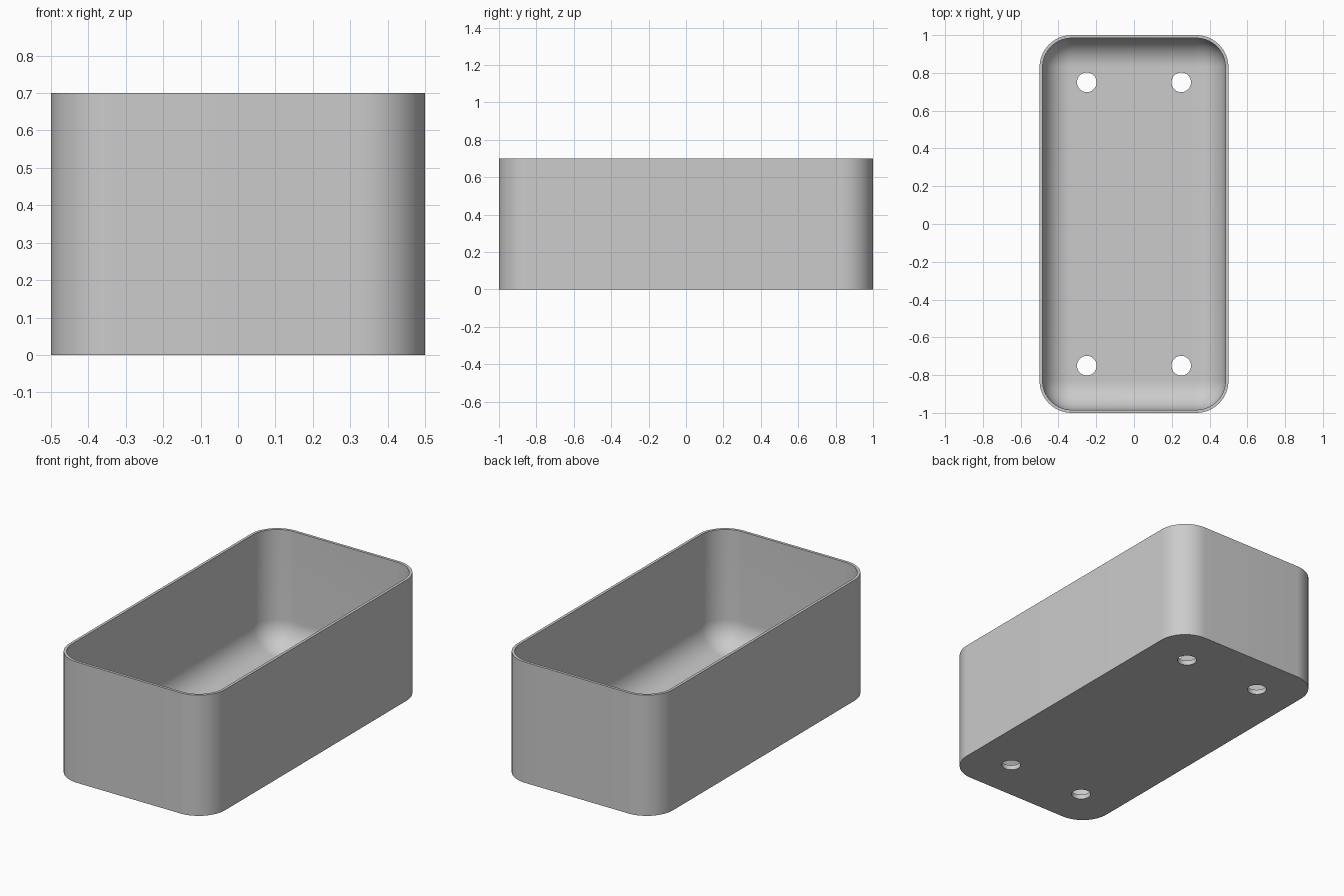
import bpy
import bmesh
from math import sin, cos, pi

HALF_X, HALF_Y, HEIGHT = 0.5, 1.0, 0.7
CORNER, WALL, FLOOR = 0.17, 0.016, 0.028
FILLET = 0.15
CORNER_STEPS, FILLET_STEPS = 16, 14
HOLE_X, HOLE_Y, HOLE_RADIUS = 0.25, 0.75, 0.052

cube = bpy.data.objects.get("Cube")
if cube:
    bpy.data.objects.remove(cube, do_unlink=True)

grey = bpy.data.materials.new("plain grey")
grey.use_nodes = True
colour = (0.6, 0.6, 0.6, 1)
grey.diffuse_color = colour
for node in grey.node_tree.nodes:
    if node.type == 'BSDF_PRINCIPLED':
        node.inputs["Base Color"].default_value = colour


def make_object(name, bm):
    bmesh.ops.recalc_face_normals(bm, faces=bm.faces)
    mesh = bpy.data.meshes.new(name)
    bm.to_mesh(mesh)
    bm.free()
    mesh.materials.append(grey)
    obj = bpy.data.objects.new(name, mesh)
    bpy.context.collection.objects.link(obj)
    return obj


def rounded_ring(bm, inset, z):
    """Rounded rectangle of vertices, inset evenly from the outer wall."""
    radius = CORNER - inset
    ring = []
    for quarter, (sx, sy) in enumerate([(1, 1), (-1, 1), (-1, -1), (1, -1)]):
        for i in range(CORNER_STEPS + 1):
            a = (quarter + i / CORNER_STEPS) * pi / 2
            ring.append(bm.verts.new((sx * (HALF_X - CORNER) + radius * cos(a),
                                      sy * (HALF_Y - CORNER) + radius * sin(a), z)))
    return ring


# Tray shell: outer wall, rim, inner wall, then the rounded fillet to the floor
section = [(0, 0), (0, HEIGHT), (WALL, HEIGHT)]
for i in range(FILLET_STEPS + 1):
    a = i / FILLET_STEPS * pi / 2
    section.append((WALL + FILLET * (1 - cos(a)), FLOOR + FILLET * (1 - sin(a))))

bm = bmesh.new()
rings = [rounded_ring(bm, inset, z) for inset, z in section]
for low, high in zip(rings, rings[1:]):
    for i in range(len(low)):
        j = (i + 1) % len(low)
        bm.faces.new((low[i], low[j], high[j], high[i]))
bm.faces.new(rings[0])
bm.faces.new(rings[-1])
tray = make_object("tray", bm)

# Four drain holes through the floor
bm = bmesh.new()
for sx in (-1, 1):
    for sy in (-1, 1):
        made = bmesh.ops.create_cone(bm, cap_ends=True, segments=40, depth=0.2,
                                     radius1=HOLE_RADIUS, radius2=HOLE_RADIUS)
        bmesh.ops.translate(bm, verts=made["verts"], vec=(sx * HOLE_X, sy * HOLE_Y, 0))
cutter = make_object("drain_hole_cutter", bm)
cutter.hide_render = True

cut = tray.modifiers.new("drain holes", 'BOOLEAN')
cut.operation = 'DIFFERENCE'
cut.solver = 'EXACT'
cut.object = cutter

bpy.ops.object.select_all(action='DESELECT')
tray.select_set(True)
bpy.context.view_layer.objects.active = tray
bpy.ops.object.modifier_apply(modifier=cut.name)
bpy.data.objects.remove(cutter, do_unlink=True)
bpy.ops.object.shade_smooth_by_angle(angle=pi / 6)
